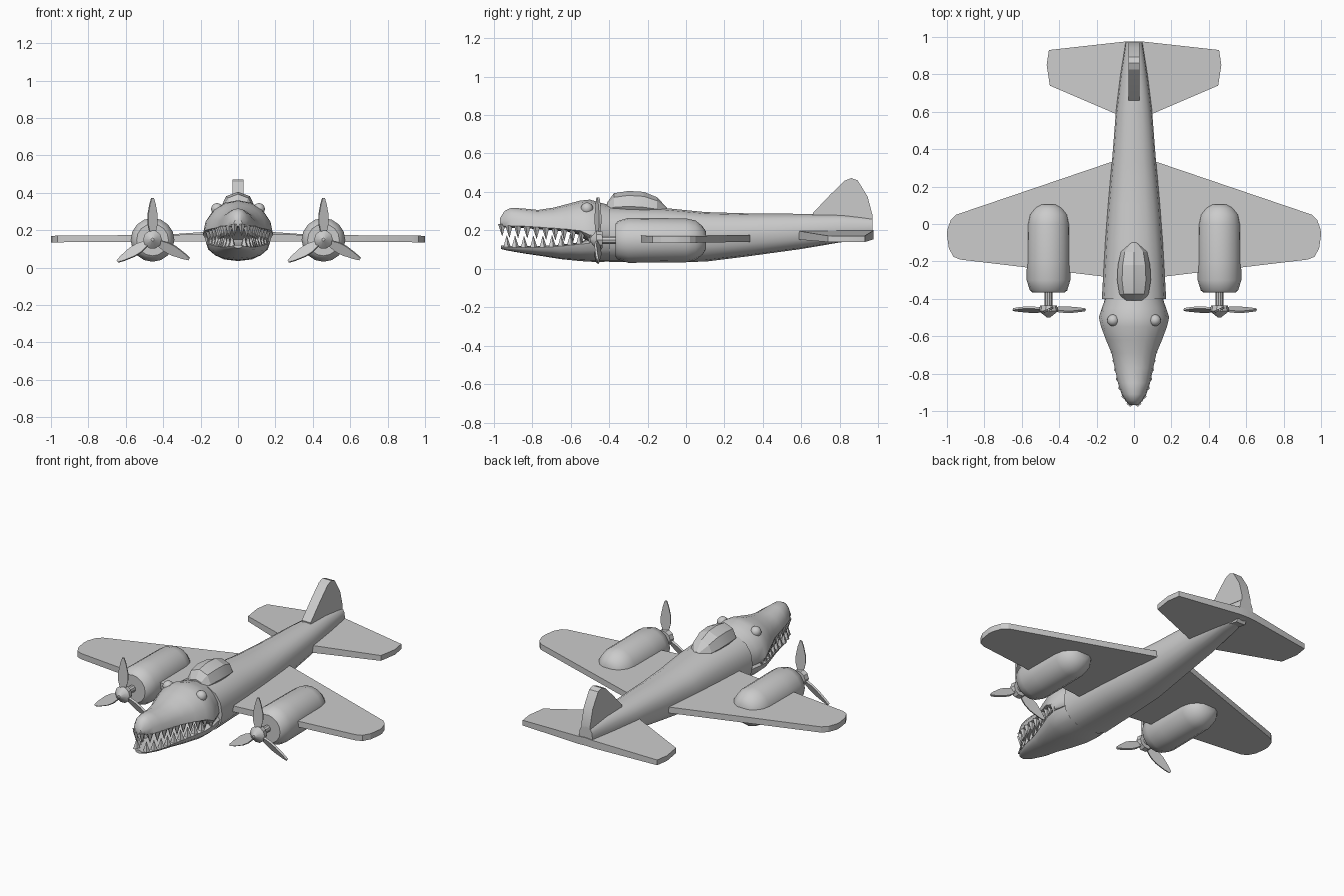
import bpy, bmesh, math
from mathutils import Matrix, Vector

if "Cube" in bpy.data.objects:
    bpy.data.objects.remove(bpy.data.objects["Cube"])

grey = bpy.data.materials.new("plain grey")
grey.diffuse_color = (0.6, 0.6, 0.6, 1)
grey.use_nodes = True
grey.node_tree.nodes["Principled BSDF"].inputs["Base Color"].default_value = grey.diffuse_color


def finish(name, bm, angle=35):
    bmesh.ops.recalc_face_normals(bm, faces=bm.faces)
    me = bpy.data.meshes.new(name)
    bm.to_mesh(me)
    bm.free()
    ob = bpy.data.objects.new(name, me)
    bpy.context.collection.objects.link(ob)
    me.materials.append(grey)
    bpy.context.view_layer.objects.active = ob
    ob.select_set(True)
    if angle:
        bpy.ops.object.shade_smooth_by_angle(angle=math.radians(angle))
    ob.select_set(False)
    return ob


def loft(name, rows, n=16, p=1.0, cx=0, angle=35):
    """Skin rings along y; row = y, half width, bottom, widest height, top."""
    bm = bmesh.new()
    rings = []
    for y, w, lo, mid, hi in rows:
        ring = []
        for i in range(n):
            a = 2 * math.pi * i / n
            c, s = math.cos(a), math.sin(a)
            x = math.copysign(abs(c) ** p, c) * w
            h = math.copysign(abs(s) ** p, s) * (hi - mid if s > 0 else mid - lo)
            ring.append(bm.verts.new((cx + x, y, mid + h)))
        rings.append(ring)
    for a, b in zip(rings, rings[1:]):
        for i in range(n):
            j = (i + 1) % n
            bm.faces.new((a[i], a[j], b[j], b[i]))
    bm.faces.new(rings[0])
    bm.faces.new(rings[-1])
    return finish(name, bm, angle)


def slab(name, lower, upper):
    """Solid plate between two matching outlines."""
    bm = bmesh.new()
    a = [bm.verts.new(v) for v in lower]
    b = [bm.verts.new(v) for v in upper]
    bm.faces.new(a)
    bm.faces.new(b)
    for i in range(len(a)):
        j = (i + 1) % len(a)
        bm.faces.new((a[i], a[j], b[j], b[i]))
    return finish(name, bm, 20)


# Fuselage
loft("fuselage", [(-0.40, 0.172, 0.035, 0.17, 0.325), (-0.1, 0.155, 0.035, 0.17, 0.315),
                  (0.1, 0.14, 0.037, 0.17, 0.295), (0.33, 0.118, 0.066, 0.18, 0.288),
                  (0.6, 0.097, 0.103, 0.195, 0.286), (0.8, 0.072, 0.137, 0.205, 0.283),
                  (0.97, 0.045, 0.155, 0.21, 0.27)], p=0.85)

# Upper head and snout
upper = [(-0.968, 0.022, 0.222, 0.232, 0.262), (-0.945, 0.045, 0.216, 0.226, 0.30),
         (-0.91, 0.066, 0.211, 0.222, 0.317), (-0.85, 0.086, 0.212, 0.222, 0.314),
         (-0.77, 0.103, 0.206, 0.217, 0.306), (-0.69, 0.120, 0.20, 0.211, 0.318),
         (-0.62, 0.150, 0.194, 0.206, 0.336), (-0.55, 0.176, 0.175, 0.198, 0.355),
         (-0.50, 0.188, 0.125, 0.175, 0.36), (-0.45, 0.172, 0.10, 0.18, 0.345),
         (-0.39, 0.150, 0.10, 0.18, 0.33)]
loft("upper_head", upper, n=16)

# Lower jaw
lower = [(-0.962, 0.022, 0.103, 0.115, 0.122), (-0.93, 0.05, 0.095, 0.112, 0.120),
         (-0.85, 0.080, 0.081, 0.110, 0.118), (-0.75, 0.100, 0.066, 0.112, 0.120),
         (-0.65, 0.132, 0.050, 0.118, 0.126), (-0.55, 0.165, 0.040, 0.128, 0.138),
         (-0.48, 0.172, 0.036, 0.135, 0.17), (-0.39, 0.155, 0.037, 0.135, 0.17)]
loft("lower_jaw", lower, n=16)


# Teeth follow the edge of each jaw
def teeth(name, rows, start, length, up):
    bm = bmesh.new()
    pts = [Vector((0, rows[0][0], rows[0][3]))] + [Vector((r[1], r[0], r[3])) for r in rows]
    travelled, target = 0, start
    for a, b in zip(pts, pts[1:]):
        d = (b - a).length
        while target <= travelled + d and b.y < -0.49:
            q = a.lerp(b, (target - travelled) / d)
            for side in (-1, 1):
                spot = Vector((side * q.x * 0.88, q.y + 0.012, q.z + up * length / 2))
                m = Matrix.Translation(spot)
                if up < 0:
                    m = m @ Matrix.Rotation(math.pi, 4, 'X')
                bmesh.ops.create_cone(bm, cap_ends=True, segments=5, radius1=0.021,
                                      radius2=0.001, depth=length, matrix=m)
            target += 0.05
        travelled += d
    finish(name, bm, 0)


teeth("upper_teeth", upper, 0.022, 0.062, -1)
teeth("lower_teeth", lower, 0.045, 0.060, 1)

# Eyes
bm = bmesh.new()
for s in (-1, 1):
    bmesh.ops.create_uvsphere(bm, u_segments=12, v_segments=8, radius=0.032,
                              matrix=Matrix.Translation((s * 0.112, -0.515, 0.313)))
finish("eyes", bm)

# Faceted canopy
loft("canopy", [(-0.41, 0.05, 0.27, 0.31, 0.345), (-0.375, 0.078, 0.27, 0.32, 0.393),
                (-0.30, 0.09, 0.27, 0.325, 0.405), (-0.22, 0.086, 0.27, 0.32, 0.400),
                (-0.15, 0.070, 0.27, 0.31, 0.372), (-0.10, 0.02, 0.27, 0.30, 0.318)],
     n=8, angle=15)

# Wings: outline x, y with the root set slightly higher than the tip
half = [(0, -0.285), (0.17, -0.28), (0.93, -0.19), (0.965, -0.175), (0.99, -0.13), (1.0, -0.06),
        (0.998, -0.03), (0.98, 0.02), (0.95, 0.05), (0.12, 0.332), (0, 0.332)]
tail = [(0, 0.56), (0.10, 0.59), (0.45, 0.74), (0.467, 0.85), (0.455, 0.93), (0.05, 0.975), (0, 0.975)]
for s, side in ((-1, "left"), (1, "right")):
    slab(side + "_wing", [(s * x, y, 0.141 - 0.006 * x) for x, y in half],
         [(s * x, y, 0.178 - 0.008 * x) for x, y in half])
    slab(side + "_tailplane", [(s * x, y, 0.155 - 0.035 * x) for x, y in tail],
         [(s * x, y, 0.203 - 0.07 * x) for x, y in tail])

# Tail fin
fin = [(0.66, 0.27), (0.66, 0.29), (0.75, 0.385), (0.825, 0.458), (0.86, 0.472), (0.893, 0.46),
       (0.945, 0.375), (0.97, 0.28), (0.97, 0.2), (0.92, 0.138), (0.80, 0.16)]
slab("tail_fin", [(-0.03, y, z) for y, z in fin], [(0.03, y, z) for y, z in fin])

# Engines, shafts and propellers
blade = [(0.02, 0.012), (0.085, 0.028), (0.13, 0.028), (0.19, 0.016), (0.222, 0.006)]
for cx, side in ((-0.457, "left"), (0.457, "right")):
    z = 0.148
    loft(side + "_engine", [(y, r, z - r, z, z + r) for y, r in
         ((-0.367, 0.085), (-0.355, 0.100), (-0.30, 0.117), (-0.2, 0.116), (0.0, 0.114),
          (0.05, 0.103), (0.085, 0.075), (0.105, 0.045))], n=16, cx=cx)
    z = 0.15
    loft(side + "_shaft", [(y, 0.021, z - 0.021, z, z + 0.021) for y in (-0.45, -0.36)],
         n=10, cx=cx)
    loft(side + "_spinner", [(y, r, z - r, z, z + r) for y, r in
         ((-0.50, 0.008), (-0.475, 0.040), (-0.465, 0.05), (-0.435, 0.045))], n=10, cx=cx)
    outline = [(-w, r) for r, w in blade] + [(w, r) for r, w in reversed(blade)]
    for k, deg in enumerate((0, 122, 242)):
        m = (Matrix.Translation((cx, -0.458, z)) @ Matrix.Rotation(-math.radians(deg), 4, 'Y')
             @ Matrix.Rotation(math.radians(25), 4, 'Z'))
        slab(f"{side}_blade_{k + 1}", [m @ Vector((x, -0.006, r)) for x, r in outline],
             [m @ Vector((x, 0.006, r)) for x, r in outline])
